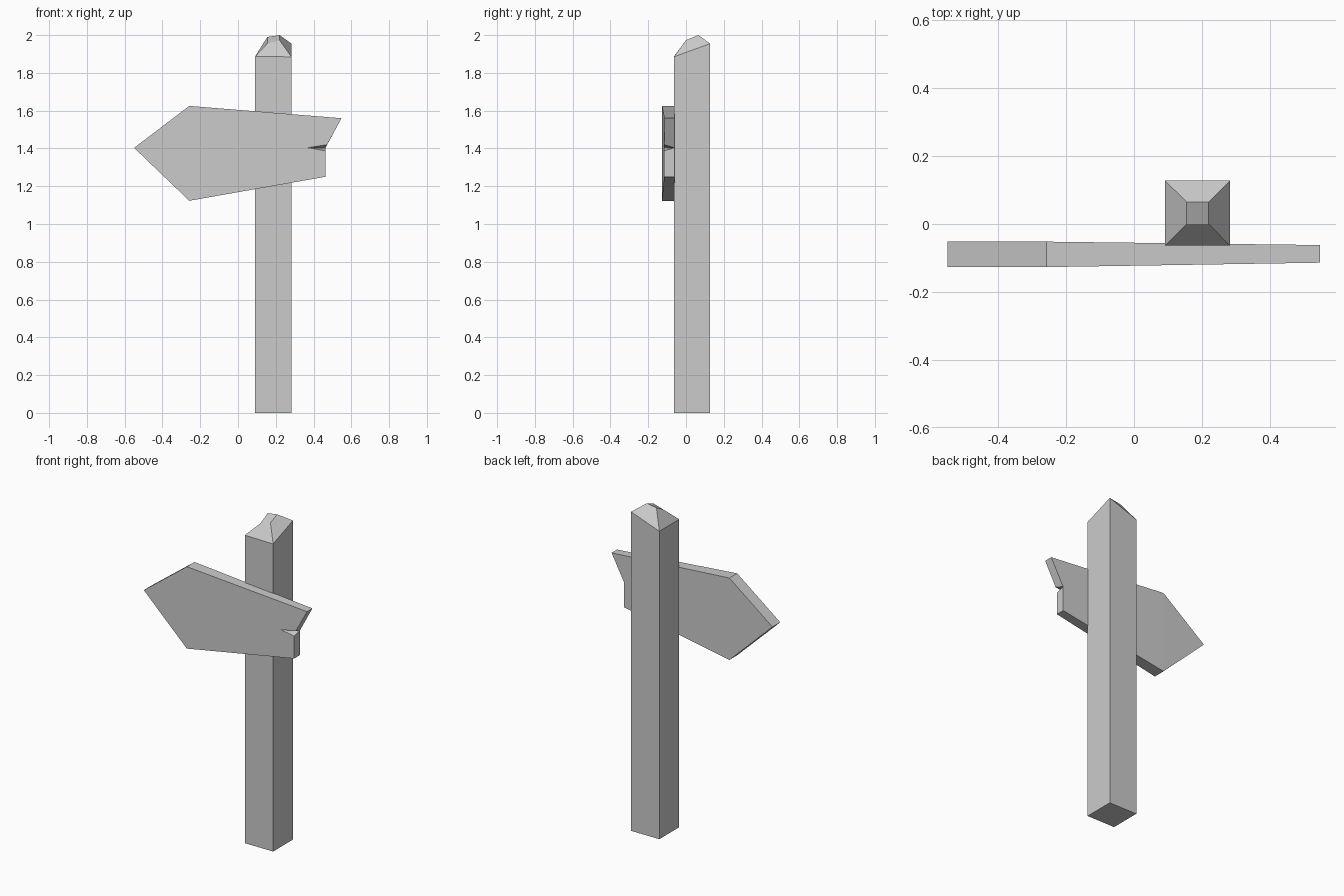
import bpy, bmesh

if "Cube" in bpy.data.objects:
    bpy.data.objects.remove(bpy.data.objects["Cube"])


def make_part(name, verts, faces):
    bm = bmesh.new()
    vs = [bm.verts.new(v) for v in verts]
    for f in faces:
        bm.faces.new([vs[i] for i in f])
    # triangulate only the bent faces and ngons
    bmesh.ops.recalc_face_normals(bm, faces=bm.faces)
    bmesh.ops.triangulate(bm, faces=[f for f in bm.faces if len(f.verts) > 4])
    mesh = bpy.data.meshes.new(name)
    bm.to_mesh(mesh)
    bm.free()
    obj = bpy.data.objects.new(name, mesh)
    bpy.context.collection.objects.link(obj)
    return obj


def ring(x0, x1, y0, y1, heights):
    corners = [(x0, y0), (x1, y0), (x1, y1), (x0, y1)]
    return [(x, y, z) for (x, y), z in zip(corners, heights)]


# Post: square shaft with an unevenly chopped, tapered top
verts = (ring(0.091, 0.283, -0.064, 0.128, [0] * 4)
         + ring(0.091, 0.283, -0.064, 0.128, [1.887, 1.885, 1.955, 1.887])
         + ring(0.155, 0.220, 0.0, 0.065, [1.955, 1.973, 2.0, 1.99]))
faces = [(3, 2, 1, 0), (8, 9, 10, 11)]
for base in (0, 4):
    for i in range(4):
        j = (i + 1) % 4
        faces.append((base + i, base + j, base + 4 + j, base + 4 + i))
make_part("post", verts, faces)


# Sign board: arrow outline, thinning toward the broken right end
def depth(x, front):
    t = max(0.0, (x + 0.26) / 0.808)
    return -0.127 + 0.013 * t if front else -0.052 - 0.010 * t


# tip, top shoulder, top right, notch upper, notch apex, notch lower, low right, low shoulder
front = [(-0.55, 1.403), (-0.258, 1.625), (0.548, 1.56), (0.472, 1.42),
         (0.37, 1.404), (0.462, 1.388), (0.462, 1.25), (-0.258, 1.123)]
back = [(-0.55, 1.403), (-0.258, 1.625), (0.548, 1.56), (0.463, 1.403),
        (0.462, 1.25), (-0.258, 1.123)]
verts = [(x, depth(x, True), z) for x, z in front]
verts += [(x, depth(x, False), z) for x, z in back]
faces = [
    (0, 7, 1), (1, 7, 4), (1, 4, 3, 2), (4, 7, 6, 5),       # front
    (8, 9, 13), (9, 10, 11), (9, 11, 13), (11, 12, 13),     # back
    (0, 1, 9, 8), (1, 2, 10, 9), (7, 0, 8, 13), (6, 7, 13, 12),
    (2, 3, 11, 10), (5, 6, 12, 11),                         # right end
    (3, 4, 11), (4, 5, 11),                                 # crack
]
make_part("sign_board", verts, faces)
